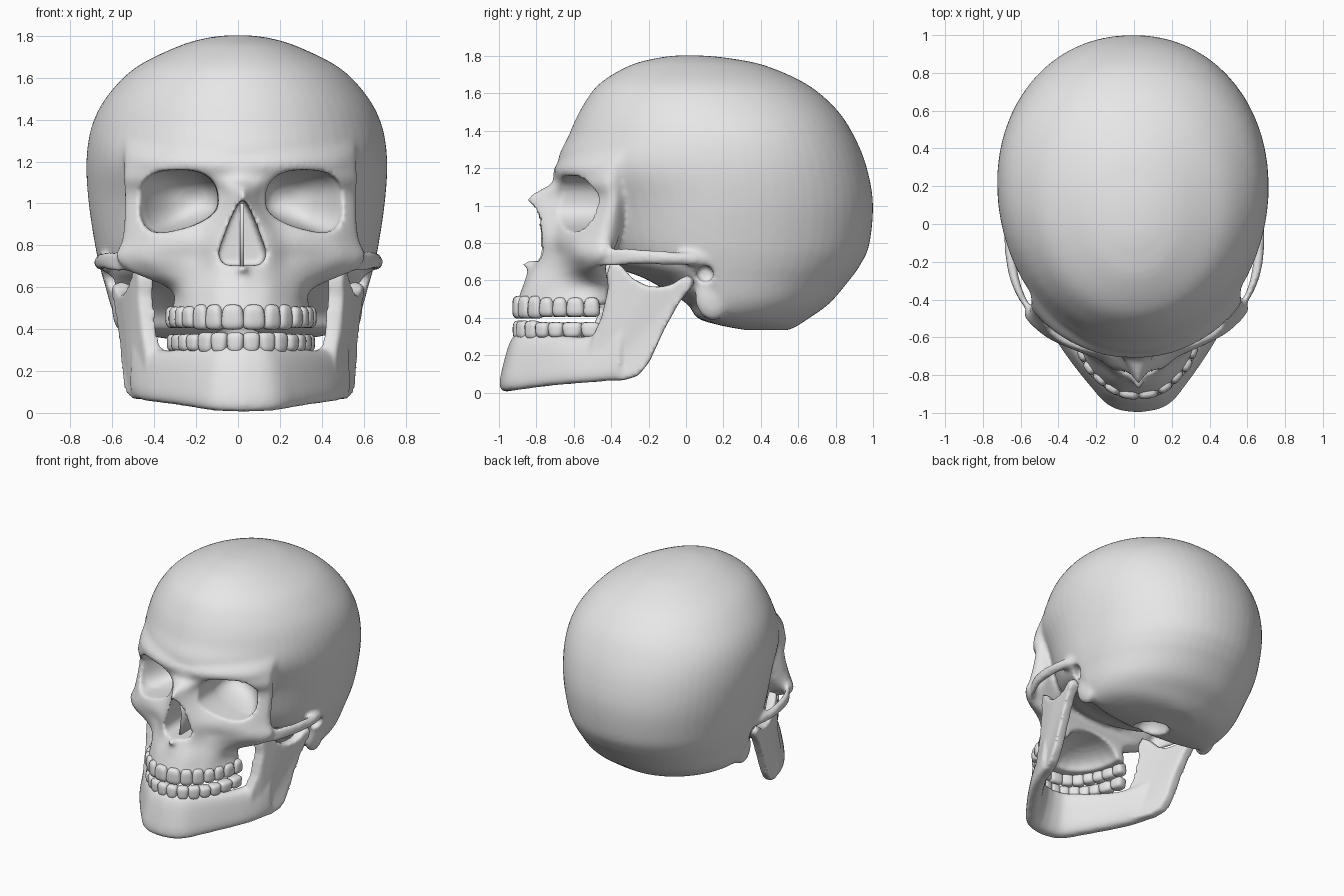
import bpy, bmesh, math
from mathutils import Vector

if "Cube" in bpy.data.objects:
    bpy.data.objects.remove(bpy.data.objects["Cube"])

bone = bpy.data.materials.new("bone_grey")
bone.diffuse_color = (0.8, 0.8, 0.8, 1)
bone.use_nodes = True
bone.node_tree.nodes["Principled BSDF"].inputs["Base Color"].default_value = bone.diffuse_color
YAW = 0.028  # the face is turned very slightly off axis


def spline(rows, n):
    out, last = [], len(rows) - 1
    for i in range(last):
        p = [rows[max(0, min(last, i + k))] for k in (-1, 0, 1, 2)]
        for s in range(n):
            t = s / n
            out.append([.5 * (2*b + (c-a)*t + (2*a-5*b+4*c-d)*t*t + (3*b-a-3*c+d)*t**3)
                        for a, b, c, d in zip(*p)])
    out.append(list(rows[-1]))
    return out


def power(v, p):
    return math.copysign(abs(v) ** (2 / p), v)


def oval(n, p):
    return [(power(math.cos(2*math.pi*i/n), p), power(math.sin(2*math.pi*i/n), p)) for i in range(n)]


def loft(bm, rings):
    vs = [[bm.verts.new(c) for c in r] for r in rings]
    n = len(vs[0])
    for a, b in zip(vs, vs[1:]):
        for j in range(n):
            bm.faces.new((a[j], a[(j+1) % n], b[(j+1) % n], b[j]))
    bm.faces.new(vs[0])
    bm.faces.new(vs[-1][::-1])


def blob(bm, c, r, p=2, turn=0, taper=0):
    for v in bmesh.ops.create_uvsphere(bm, u_segments=20, v_segments=14, radius=1)["verts"]:
        q = v.co / sum(abs(k) ** p for k in v.co) ** (1 / p)
        x, y = q.x * r[0] * (1 - taper * q.z), q.y * r[1]
        v.co = (c[0] + x*math.cos(turn) - y*math.sin(turn),
                c[1] + x*math.sin(turn) + y*math.cos(turn), c[2] + q.z * r[2])


def plate(bm, outline, xfun, half):
    loft(bm, [[(xfun(y, z) + s * half, y, z) for y, z in outline] for s in (-1, 1)])


def finish(name, bm, voxel=0, cutter=None, smooth=(6, 3)):
    bmesh.ops.recalc_face_normals(bm, faces=bm.faces[:])
    me = bpy.data.meshes.new(name)
    bm.to_mesh(me)
    bm.free()
    ob = bpy.data.objects.new(name, me)
    bpy.context.collection.objects.link(ob)

    def remesh(iterations):
        m = ob.modifiers.new("fuse", 'REMESH')
        m.mode, m.voxel_size = 'VOXEL', voxel
        m = ob.modifiers.new("soften", 'SMOOTH')
        m.factor, m.iterations = 0.5, iterations
    if voxel:
        remesh(smooth[0])
        if cutter:
            m = ob.modifiers.new("cut", 'BOOLEAN')
            m.operation, m.object = 'DIFFERENCE', cutter
            remesh(smooth[1])
        dg = bpy.context.evaluated_depsgraph_get()
        baked = bpy.data.meshes.new_from_object(ob.evaluated_get(dg))
        ob.modifiers.clear()
        ob.data = baked
    ob.data.materials.clear()
    ob.data.materials.append(bone)
    ob.data.polygons.foreach_set("use_smooth", [True] * len(ob.data.polygons))
    ob.data.update()
    return ob


# cutter: eye sockets, nose opening, palate, ear canals, foramen
cut = bmesh.new()
for s in (-1, 1):
    rings = []
    for y, k, shift in spline([(-1, 1.02, 0), (-.55, 1, 0), (-.45, .93, .02), (-.36, .74, .05),
                               (-.3, .48, .07), (-.27, .15, .08)], 3):
        rings.append([(s * (.303 - shift + .19*k*u), y,
                       1.01 + k * w * (.15 if w > 0 else .135 * (1 + .35*u))) for u, w in oval(32, 2.6)])
    loft(cut, rings)
    loft(cut, [[(s * x, .085 + .045*u, .635 + .045*w) for u, w in oval(20, 2)] for x in (.54, .85)])
half = spline([(.006, 1.02), (.045, .95), (.085, .85), (.112, .76), (.085, .71), (.02, .705)], 4)
loft(cut, [[(x, y, z) for x, z in half] + [(-x, y, z) for x, z in half[::-1]] for y in (-1.1, -.5)])
blob(cut, (0, -.5, .45), (.24, .31, .14))
blob(cut, (0, .18, .36), (.11, .14, .13))
cutter = finish("opening_cutter", cut)
cutter.hide_render = True

# skull: braincase as stacked ovals (z, front y, back y, half width, y of widest)
sk = bmesh.new()
case = [(1.803, -.05, .08, .05, .02), (1.79, -.15, .22, .15, .03), (1.75, -.30, .42, .285, .06),
        (1.65, -.465, .645, .485, .10), (1.52, -.56, .80, .615, .14), (1.38, -.625, .895, .69, .18),
        (1.21, -.685, .965, .718, .20), (1.01, -.56, 1.0, .708, .21), (.79, -.49, .98, .675, .20),
        (.68, -.40, .93, .65, .20), (.61, -.22, .88, .63, .19), (.48, .0, .77, .59, .18),
        (.40, .06, .66, .52, .17), (.36, .18, .60, .37, .28), (.335, .30, .55, .15, .42)]
front_oval, back_oval = oval(64, 1.97), oval(64, 2.12)
rings = []
for z, yf, yb, hw, yw in spline(case, 5):
    rings.append([(hw*w, yw + u * ((yb - yw) if u > 0 else (yw - yf)), z)
                  for u, w in (b if b[0] > 0 else f for f, b in zip(front_oval, back_oval))])
loft(sk, rings)

# face: half outlines from midline to temple, (z, x, y, x, y ...)
face = [
    (1.31, 0, -.61, .15, -.60, .30, -.545, .42, -.465, .52, -.375, .55, -.30, .44, -.20),
    (1.20, 0, -.705, .15, -.695, .30, -.645, .44, -.555, .53, -.45, .555, -.37, .48, -.28),
    (1.12, 0, -.72, .10, -.69, .16, -.665, .32, -.615, .46, -.54, .56, -.42, .50, -.32),
    (1.03, 0, -.86, .05, -.765, .13, -.65, .30, -.58, .45, -.51, .555, -.41, .50, -.34),
    (.84, 0, -.79, .11, -.775, .20, -.71, .32, -.66, .46, -.58, .565, -.45, .50, -.37),
    (.74, 0, -.79, .12, -.775, .22, -.70, .35, -.645, .49, -.58, .60, -.46, .50, -.41),
    (.67, 0, -.84, .11, -.80, .20, -.73, .31, -.65, .42, -.58, .52, -.50, .42, -.44),
    (.58, 0, -.87, .12, -.845, .22, -.755, .28, -.67, .315, -.57, .325, -.49, .28, -.42),
    (.47, 0, -.91, .10, -.895, .20, -.83, .27, -.74, .325, -.62, .34, -.52, .30, -.43)]
rings = []
for row in spline(face, 5):
    pts = spline(list(zip(row[1::2], row[2::2])), 4)
    rings.append([(x, y, row[0]) for x, y in pts] + [(-x, y, row[0]) for x, y in pts[:0:-1]])
loft(sk, rings)
blob(sk, (0, -.83, .685), (.03, .055, .02))
for s in (-1, 1):
    # cheek arch (x, y, z, half height), mastoid
    rings = []
    path = spline([(.47, -.53, .72, .06), (.565, -.44, .722, .062), (.63, -.31, .728, .046),
                   (.658, -.15, .722, .038), (.65, 0, .715, .034), (.60, .14, .705, .034)], 5)
    for x, y, z, h in path:
        rings.append([(s * (x + .03*u), y + .02*u, z + h*w) for u, w in oval(16, 2.5)])
    loft(sk, rings)
    blob(sk, (s * .548, .13, .515), (.052, .10, .13))
skull = finish("skull", sk, 0.014, cutter)
bpy.data.objects.remove(cutter)

# nasal septum
se = bmesh.new()
plate(se, [(-.75, 1.0), (-.71, .85), (-.74, .70), (-.48, .69), (-.48, 1.0)], lambda y, z: 0, .008)
finish("nasal_septum", se)

# lower jaw: swept body (x, y, bottom z, top z, half thickness, outward lean at the bottom)
jw = bmesh.new()
body = spline([(0, -.92, .005, .32, .056, .04), (.11, -.897, .01, .32, .056, .04),
               (.205, -.805, .025, .315, .054, .03), (.30, -.685, .04, .305, .053, .025),
               (.375, -.57, .05, .30, .053, .025), (.44, -.45, .06, .32, .05, .02),
               (.487, -.35, .075, .38, .043, .01)], 5)
body = [[-r[0]] + r[1:] for r in body[:0:-1]] + body
rings = []
for i, (x, y, lo, hi, th, lean) in enumerate(body):
    a, b = body[max(0, i - 1)], body[min(len(body) - 1, i + 1)]
    n = Vector((b[1] - a[1], a[0] - b[0])).normalized()
    if n.dot(Vector((x, y + .4))) < 0:
        n = -n
    rings.append([(x + n.x*(th*u - lean*w), y + n.y*(th*u - lean*w), (lo + hi)/2 + (hi - lo)/2*w)
                  for u, w in oval(24, 3.2)])
loft(jw, rings)
# ramus plates with condyles
ramus = [(-.48, .065), (-.35, .065), (-.27, .09), (-.21, .165), (-.13, .34), (-.05, .485), (.01, .56),
         (.015, .605), (-.03, .62), (-.09, .58), (-.15, .565), (-.22, .57), (-.30, .61), (-.36, .68),
         (-.41, .71), (-.435, .64), (-.43, .555), (-.465, .40), (-.515, .29), (-.53, .18)]
for s in (-1, 1):
    plate(jw, ramus, lambda y, z: s * (.516 + .36 * min(0, y + .25) + .2 * max(0, y + .25)
                                       - .03 * (z - .2) + .05 * max(0, z - .35)), .038)
    blob(jw, (s * .545, -.005, .592), (.062, .037, .036))
finish("lower_jaw", jw, 0.012, smooth=(12, 0))


# teeth: placed by arc length along the dental arch
def teeth(name, widths, zc, hz, taper, sx, dy):
    bm = bmesh.new()
    arch = spline([(0, -.897), (.10, -.877), (.185, -.815), (.25, -.73), (.29, -.63), (.315, -.53),
                   (.322, -.43)], 10)
    pts = [Vector((x * sx, y + dy)) for x, y in arch]
    start = 0
    for i, w in enumerate(widths):
        want, run = start + w / 2, 0
        start += w
        for a, b in zip(pts, pts[1:]):
            d = (b - a).length
            if run + d >= want:
                break
            run += d
        c = a + (b - a) * ((want - run) / d)
        turn = math.atan2(b.y - a.y, b.x - a.x)
        depth = .036 if i < 3 else .043
        for s in (-1, 1):
            blob(bm, (s * c.x, c.y, zc), (w * .53, depth, hz - (.008 if i > 2 else 0)), 3.5,
                 s * turn, taper)
    finish(name, bm)


teeth("upper_teeth", (.10, .08, .08, .076, .076, .092, .08), .457, .06, .12, 1, 0)
teeth("lower_teeth", (.075, .075, .078, .076, .08, .10, .095), .335, .05, -.12, .98, .003)

for ob in bpy.context.collection.objects:
    ob.rotation_euler.z = YAW
